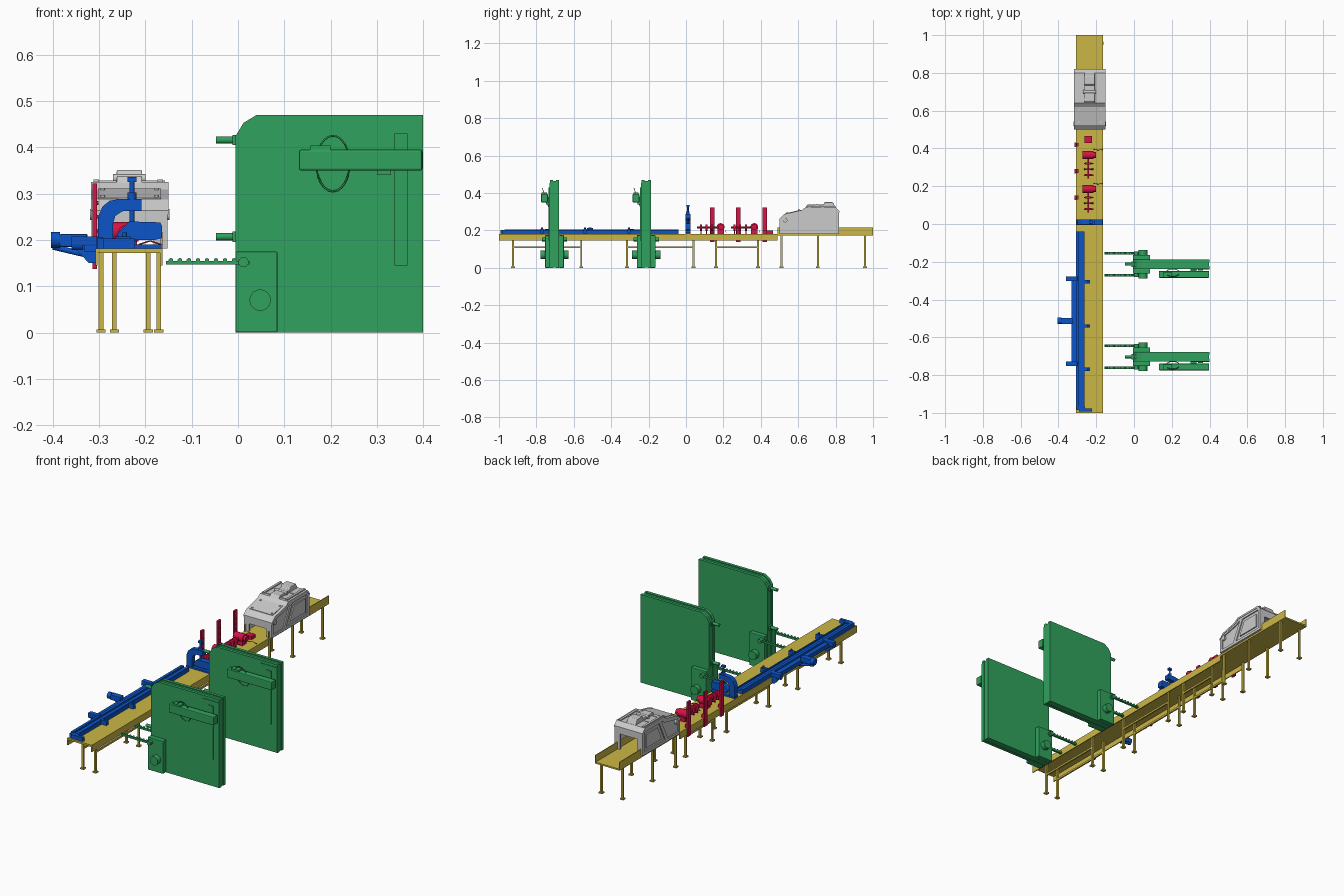
import bpy, bmesh, math
from mathutils import Vector

def material(name, c):
    m = bpy.data.materials.new(name)
    m.diffuse_color = (*c, 1)
    return m

YEL = material("yellow_paint", (.60, .47, .06))
GRN = material("green_paint", (.03, .36, .11))
BLU = material("blue_paint", (.004, .09, .58))
RED = material("red_paint", (.68, .006, .06))

def finish(name, bm, mat, bevel=0):
    bmesh.ops.recalc_face_normals(bm, faces=bm.faces)
    me = bpy.data.meshes.new(name)
    bm.to_mesh(me)
    bm.free()
    ob = bpy.data.objects.new(name, me)
    bpy.context.collection.objects.link(ob)
    if mat:
        me.materials.append(mat)
    if bevel:
        b = ob.modifiers.new("bevel", 'BEVEL')
        b.width, b.segments = bevel, 2
    return ob

def prism(name, pts, axis, a, b, mat=None, bevel=0):
    """Extrude a 2D outline along an axis: x -> (y,z), y -> (x,z), z -> (x,y)."""
    i = 'xyz'.index(axis)
    bm = bmesh.new()
    rings = []
    for t in (a, b):
        ring = []
        for p in pts:
            c = list(p)
            c.insert(i, t)
            ring.append(bm.verts.new(c))
        rings.append(ring)
    n = len(pts)
    bm.faces.new(rings[0])
    bm.faces.new(rings[1])
    for k in range(n):
        bm.faces.new((rings[0][k], rings[0][(k+1) % n], rings[1][(k+1) % n], rings[1][k]))
    return finish(name, bm, mat, bevel)

def box(name, x0, x1, y0, y1, z0, z1, mat=None, bevel=0):
    return prism(name, [(x0, y0), (x1, y0), (x1, y1), (x0, y1)], 'z', z0, z1, mat, bevel)

def cyl(name, p, q, r, mat=None, n=20, r2=None):
    p, q = Vector(p), Vector(q)
    bm = bmesh.new()
    bmesh.ops.create_cone(bm, cap_ends=True, segments=n, radius1=r, radius2=r if r2 is None else r2, depth=(q-p).length)
    rot = (q-p).to_track_quat('Z', 'Y')
    for v in bm.verts:
        v.co = rot @ v.co + (p+q)/2
    for f in bm.faces:
        f.smooth = len(f.verts) == 4
    for e in bm.edges:
        e.smooth = all(len(f.verts) == 4 for f in e.link_faces)
    return finish(name, bm, mat)

def tube(name, pts, r, mat, cyclic=False):
    cu = bpy.data.curves.new(name, 'CURVE')
    cu.dimensions, cu.bevel_depth, cu.bevel_resolution = '3D', r, 2
    s = cu.splines.new('POLY')
    s.points.add(len(pts)-1)
    for sp, p in zip(s.points, pts):
        sp.co = (*p, 1)
    s.use_cyclic_u = cyclic
    cu.materials.append(mat)
    ob = bpy.data.objects.new(name, cu)
    bpy.context.collection.objects.link(ob)

# conveyor beds: flat work table, then outfeed trough
L, R = -.308, -.163
box("table_bed", L, R, -1, .49, .172, .182, YEL)
box("table_skirt_right", R-.005, R, -1, .49, .145, .173, YEL)
box("table_skirt_left", L, L+.005, -1, .49, .145, .173, YEL)
prism("outfeed_trough", [(L, .172), (R, .172), (R, .217), (R-.004, .217), (R-.004, .180),
                         (L+.004, .180), (L+.004, .217), (L, .217)], 'y', .49, 1, YEL)

# legs with feet, and braces between them
def leg_pair(y, xs):
    for x in xs:
        box("leg", x-.005, x+.005, y-.005, y+.005, .006, .174, YEL)
        box("leg_foot", x-.010, x+.010, y-.010, y+.010, 0, .007, YEL)

INNER, OUTER = (-.267, -.194), (-.296, -.171)
for y0, y1, xs in ((-.925, -.56, INNER), (-.315, .04, INNER), (.16, .385, INNER)):
    leg_pair(y0, xs)
    leg_pair(y1, xs)
    for x in xs:
        box("leg_brace", x-.004, x+.004, y0, y1, .105, .115, YEL)
for y in (.51, .705, .957):
    leg_pair(y, OUTER)

# green loading panels
def panel(c):
    outline = [(-.005, 0), (.40, 0), (.40, .47), (.04, .47), (.012, .453), (-.005, .425)]
    prism("panel_front_skin", outline, 'y', c-.025, c-.009, GRN)
    prism("panel_core", [(x*.985+.003, z*.985+.002) for x, z in outline], 'y', c-.010, c+.010, GRN)
    prism("panel_back_skin", outline, 'y', c+.009, c+.025, GRN)
    # cover plate with a vertical slot rail
    box("panel_cover", .302, .40, c-.028, c-.024, .002, .455, GRN)
    box("panel_slot_rail", .338, .366, c-.032, c-.027, .145, .43, GRN)
    # swing arm console and its cable loop
    box("console_arm", .132, .398, c-.072, c-.036, .35, .395, GRN, .004)
    box("console_cap", .155, .20, c-.069, c-.04, .392, .404, GRN)
    box("console_mount", .30, .33, c-.045, c-.02, .34, .38, GRN)
    tube("cable_loop", [(.205+.036*math.cos(t), c-.045-.02*math.sin(t), .365+.06*math.sin(t))
         for t in [k*math.tau/24 for k in range(24)]], .002, GRN, True)
    # drive housing, both sides, with round drive knobs and transfer arms
    for s in (-1, 1):
        ya, yb = sorted((c+s*.024, c+s*.050))
        box("drive_housing", -.005, .085, ya, yb, 0, .175, GRN, .003)
        cyl("drive_knob", (.048, c+s*.045, .07), (.048, c+s*.076, .07), .023, GRN, 28)
        ya = c+s*.058
        box("transfer_arm", -.155, .025, ya-.006, ya+.006, .147, .155, GRN)
        cyl("arm_pivot", (.012, c+s*.045, .152), (.012, c+s*.068, .152), .011, GRN)
        for k in range(8):
            x = -.145+k*.0195
            cyl("arm_roller", (x, ya-.007, .156), (x, ya+.007, .156), .005, GRN, 10)
    # edge pegs
    for z in (.207, .416):
        box("edge_peg_plate", -.012, 0, c-.014, c+.014, z-.011, z+.011, GRN)
        cyl("edge_peg", (-.048, c, z), (0, c, z), .008, GRN, 12)

panel(-.213)
panel(-.703)

# blue measuring fence with pusher drive
box("fence_rail", -.307, -.262, -.97, -.04, .181, .197, BLU)
box("fence_lip", -.307, -.292, -.97, -.04, .196, .206, BLU)
box("fence_edge", -.269, -.262, -.97, -.04, .196, .203, BLU)
box("fence_end_stop", -.29, -.222, -.992, -.978, .181, .203, BLU)
box("fence_end_block", -.305, -.26, -.985, -.965, .181, .203, BLU)
box("pusher_beam", -.332, -.307, -.75, -.30, .175, .197, BLU)
for y in (-.29, -.74):
    box("pusher_bracket", -.36, -.30, y-.013, y+.013, .188, .208, BLU, .002)
    prism("pusher_gusset", [(-.36, .19), (-.305, .19), (-.305, .15), (-.322, .15)], 'y', y-.006, y+.006, BLU)
    cyl("pusher_cylinder", (-.36, y, .19), (-.335, y, .19), .012, BLU)
box("drive_motor", -.385, -.325, -.529, -.497, .185, .213, BLU, .003)
cyl("drive_motor_cap", (-.404, -.513, .20), (-.384, -.513, .20), .017, BLU)
cyl("drive_hose", (-.40, -.505, .185), (-.315, -.505, .165), .006, BLU, 10)
for y in (-.305, -.54, -.77):
    box("fence_finger", -.265, -.232, y-.009, y+.009, .183, .207, BLU)
    cyl("fence_finger_pin", (-.245, y, .205), (-.245, y, .216), .005, BLU, 10)

# blue cutting press: curved C frame, head and spindle
prism("press_frame", [(-.302, .182), (-.302, .25), (-.293, .272), (-.277, .285), (-.25, .289), (-.208, .289),
      (-.208, .263), (-.25, .262), (-.265, .252), (-.270, .235), (-.270, .182)], 'y', -.002, .023, BLU)
box("press_base", -.305, -.165, -.004, .025, .180, .190, BLU)
prism("press_head", [(-.262, .213), (-.235, .24), (-.168, .238), (-.164, .230), (-.164, .204), (-.18, .20),
      (-.255, .20)], 'y', -.004, .025, BLU)
cyl("press_spindle", (-.229, .010, .235), (-.229, .010, .33), .005, BLU, 12)
cyl("press_spindle_collar", (-.229, .010, .285), (-.229, .010, .302), .010, BLU)
box("press_spindle_grip", -.239, -.219, .003, .018, .325, .336, BLU)

# red guide posts
for y in (.14, .28, .42):
    box("guide_post", -.314, -.305, y-.012, y+.012, .137, .322, RED)
    box("guide_post_foot", -.306, -.295, y-.010, y+.010, .182, .20, RED)
    for z in (.22, .25, .28):
        cyl("guide_post_bolt", (-.305, y, z), (-.301, y, z), .004, RED, 8)

# red drilling units: motor across the bed, shaft with discs along it
for c in (.185, .365):
    cyl("drill_motor", (-.272, c, .218), (-.215, c, .218), .021, RED)
    cyl("drill_motor_cap", (-.215, c, .218), (-.202, c, .218), .015, RED)
    box("drill_motor_base", -.262, -.218, c-.017, c+.017, .182, .205, RED)
    cyl("drill_shaft", (-.242, c-.125, .215), (-.242, c, .215), .005, RED, 10)
    for d in (.045, .075, .105):
        cyl("drill_disc", (-.242, c-d-.005, .215), (-.242, c-d+.005, .215), .017, RED)
        box("drill_support", -.250, -.234, c-d-.003, c-d+.003, .182, .21, RED)
        cyl("drill_cross_pin", (-.266, c-d, .20), (-.215, c-d, .20), .003, RED, 8)
    tube("drill_hook", [(-.215, c+.03, .19), (-.19, c+.026, .198), (-.165, c+.03, .19)], .0015, RED)
box("stop_strip", -.262, -.222, .43, .465, .182, .2, RED)

# grey tunnel machine: side walls, sloping roof, framed ends
side = [(.50, .182), (.50, .262), (.525, .285), (.62, .307), (.64, .322), (.80, .322), (.818, .30), (.818, .182)]
for x0, s in ((-.306, -1), (-.162, 1)):
    prism("machine_side_wall", side, 'x', x0-.004, x0+.004)
    def plate(name, pts):
        prism(name, pts, 'x', x0, x0+s*.010)
    # raised frame members on the side
    plate("side_sill", [(.50, .182), (.818, .182), (.818, .196), (.50, .196)])
    plate("side_top_rail", [(.50, .262), (.525, .285), (.62, .307), (.64, .322), (.80, .322), (.818, .30),
                            (.79, .303), (.65, .303), (.63, .29), (.53, .268), (.515, .25), (.50, .25)])
    plate("side_front_stile", [(.50, .19), (.516, .19), (.516, .255), (.50, .255)])
    plate("side_back_stile", [(.80, .19), (.818, .19), (.818, .30), (.80, .31)])
    plate("side_diagonal", [(.60, .19), (.622, .19), (.68, .31), (.66, .31)])
    plate("side_panel", [(.655, .212), (.785, .212), (.785, .285), (.69, .285)])
    cyl("side_hinge", (x0, .53, .255), (x0+s*.014, .53, .255), .012)
prism("machine_roof", [(.50, .255), (.50, .264), (.525, .287), (.62, .309), (.64, .325), (.80, .325), (.82, .303),
      (.82, .295), (.795, .315), (.645, .315), (.625, .30), (.53, .278)], 'x', -.318, -.150)
for y0, y1, z in ((.50, .510, .255), (.808, .818, .295)):
    for xa, xb in ((-.306, -.286), (-.182, -.162)):
        box("end_stile", xa, xb, y0, y1, .182, z+.008)
    box("end_header", -.30, -.168, y0, y1, z-.03, z+.008)
# lid plate on the front slope
lid = [(.53, .285), (.615, .305), (.615, .311), (.53, .291)]
prism("lid_plate", lid, 'x', -.302, -.166)
for x in (-.292, -.176):
    for y, z in ((.54, .292), (.605, .307)):
        cyl("lid_bolt", (x, y, z), (x, y, z+.005), .005, None, 10)
# ridge hump with cylinder and side ribs
prism("roof_hump", [(.635, .32), (.65, .338), (.735, .338), (.74, .351), (.785, .351), (.80, .322)],
      'x', -.262, -.207, None, .003)
cyl("hump_cylinder", (-.27, .70, .333), (-.20, .70, .333), .009)
for x in (-.306, -.168):
    box("roof_rib", x-.006, x+.006, .65, .80, .322, .331)
for y in (.66, .73):
    box("roof_cross_rib", -.31, -.158, y-.005, y+.005, .322, .328)
